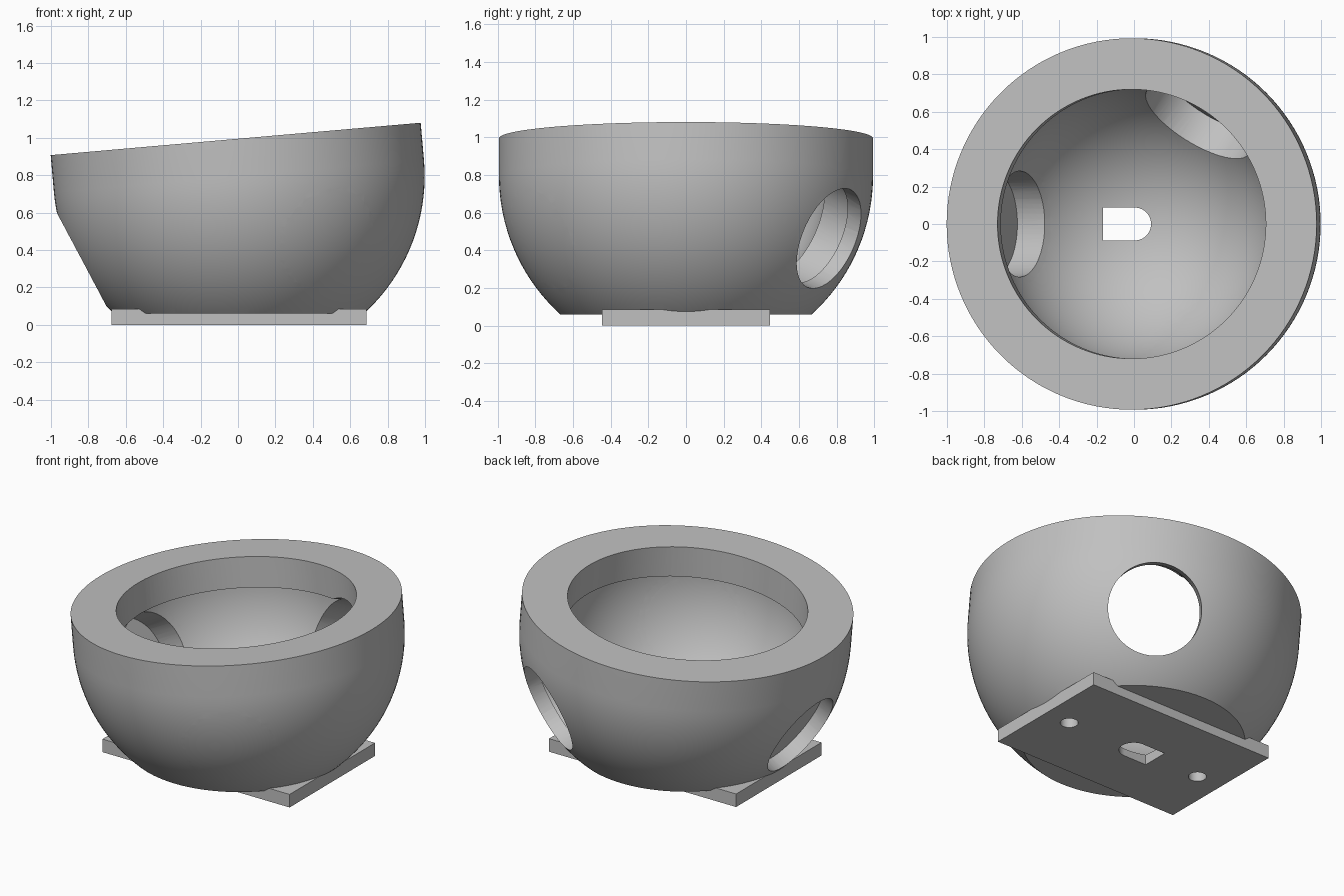
import bpy, bmesh, math
from mathutils import Matrix, Vector

if "Cube" in bpy.data.objects:
    bpy.data.objects.remove(bpy.data.objects["Cube"])

R_OUT, R_IN, R_LIP = 0.993, 0.752, 0.72    # bowl, cavity and mouth radii
WALL = 0.2                                 # straight wall above the hemisphere
TILT = Matrix.Translation((0.005, 0, 0.795)) @ Matrix.Rotation(math.radians(-5), 4, 'Y')

grey = bpy.data.materials.new("plain grey")
grey.diffuse_color = (0.53, 0.53, 0.53, 1)
grey.use_nodes = True
grey.node_tree.nodes["Principled BSDF"].inputs["Base Color"].default_value = grey.diffuse_color


def finish(bm, name):
    bmesh.ops.recalc_face_normals(bm, faces=bm.faces)
    mesh = bpy.data.meshes.new(name)
    bm.to_mesh(mesh)
    bm.free()
    mesh.materials.append(grey)
    ob = bpy.data.objects.new(name, mesh)
    bpy.context.collection.objects.link(ob)
    return ob


def lathe(name, profile, matrix, steps=128):
    """Spin (radius, height) points around the local z axis."""
    bm = bmesh.new()
    vs = [bm.verts.new((r, 0, z)) for r, z in profile]
    es = [bm.edges.new(p) for p in zip(vs, vs[1:])]
    bmesh.ops.spin(bm, geom=vs + es, cent=(0, 0, 0), axis=(0, 0, 1),
                   angle=math.tau, steps=steps, use_duplicate=False)
    bmesh.ops.remove_doubles(bm, verts=bm.verts, dist=1e-5)
    bm.transform(matrix)
    return finish(bm, name)


def prism(name, outline, z0, z1):
    """Extrude an xy outline from z0 to z1."""
    bm = bmesh.new()
    face = bm.faces.new([bm.verts.new((x, y, z0)) for x, y in outline])
    top = bmesh.ops.extrude_face_region(bm, geom=[face])["geom"]
    bmesh.ops.translate(bm, vec=(0, 0, z1 - z0),
                        verts=[v for v in top if isinstance(v, bmesh.types.BMVert)])
    return finish(bm, name)


def rect(x0, x1, y):
    return [(x0, -y), (x1, -y), (x1, y), (x0, y)]


def cylinder(name, r, z0, z1, matrix, steps=64):
    return lathe(name, [(0, z0), (r, z0), (r, z1), (0, z1)], matrix, steps)


def combine(target, tool, operation='DIFFERENCE'):
    mod = target.modifiers.new(tool.name, 'BOOLEAN')
    mod.operation, mod.solver, mod.object = operation, 'EXACT', tool
    bpy.context.view_layer.objects.active = target
    bpy.ops.object.modifier_apply(modifier=mod.name)
    bpy.data.objects.remove(tool)


def quarter(r, n=32):
    """Lower quarter circle from the pole to the equator."""
    pts = [(r * math.sin(a), -r * math.cos(a))
           for a in (i * math.pi / 2 / n for i in range(n + 1))]
    pts[0], pts[-1] = (0, -r), (r, 0)
    return pts


# Tilted outer body, flattened underneath
bowl = lathe("bowl_with_base", quarter(R_OUT) + [(R_OUT, WALL), (0, WALL)], TILT)
combine(bowl, prism("underside_cut", rect(-2, 2, 2), -1, 0.06))

# Rectangular base plate
combine(bowl, prism("base_plate", rect(-0.677, 0.688, 0.445), 0, 0.086), 'UNION')

# Cavity with a narrower straight mouth
combine(bowl, lathe("cavity", quarter(R_IN) + [(R_LIP, 0), (R_LIP, 0.5), (0, 0.5)], TILT))

# Three stepped side holes, wider on the inside
for azimuth in (60, 180, 300):
    a, d = math.radians(azimuth), math.radians(23)
    axis = Vector((math.cos(d) * math.cos(a), math.cos(d) * math.sin(a), -math.sin(d)))
    m = TILT @ axis.to_track_quat('Z', 'Y').to_matrix().to_4x4()
    combine(bowl, cylinder("inner_bore", 0.32, 0.3, 0.862, m))
    combine(bowl, cylinder("outer_bore", 0.283, 0.5, 1.3, m))

# D-shaped slot through the floor
arc = [(0.003 + 0.088 * math.cos(t), 0.088 * math.sin(t))
       for t in (math.pi * (i / 24 - 0.5) for i in range(25))]
combine(bowl, prism("floor_slot", arc + [(-0.165, 0.088), (-0.165, -0.088)], -0.2, 0.3))

# Two blind screw holes under the plate
for side in (-1, 1):
    combine(bowl, cylinder("screw_hole", 0.054, -0.1, 0.1,
                           Matrix.Translation((0.006 + side * 0.5, 0, 0)), 32))

# Smooth curved surfaces, crisp edges
bpy.ops.object.select_all(action='DESELECT')
bowl.select_set(True)
bpy.context.view_layer.objects.active = bowl
bpy.ops.object.shade_smooth_by_angle(angle=math.radians(25))
